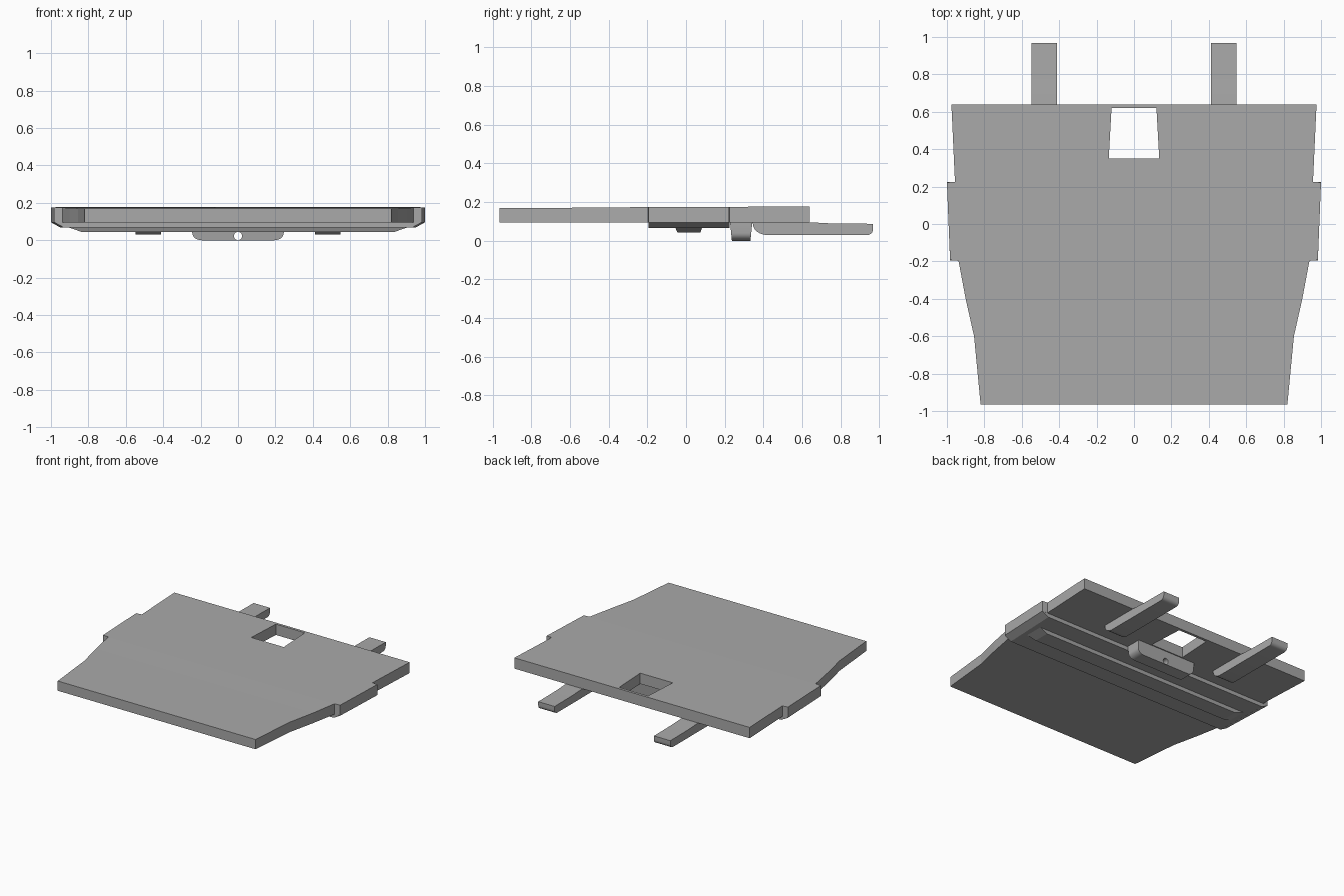
import bpy
import bmesh
from math import cos, sin, pi, radians

cube = bpy.data.objects.get("Cube")
if cube:
    bpy.data.objects.remove(cube, do_unlink=True)

grey = bpy.data.materials.new("plain_grey")
grey.use_nodes = True
colour = (0.4, 0.4, 0.4, 1)
grey.diffuse_color = colour
grey.node_tree.nodes["Principled BSDF"].inputs["Base Color"].default_value = colour


def loft(name, rings):
    """Skin a series of matching closed rings and cap both ends."""
    bm = bmesh.new()
    loops = [[bm.verts.new(p) for p in ring] for ring in rings]
    n = len(loops[0])
    for a, b in zip(loops, loops[1:]):
        for i in range(n):
            j = (i + 1) % n
            bm.faces.new((a[i], a[j], b[j], b[i]))
    bm.faces.new(loops[0])
    bm.faces.new(loops[-1])
    bmesh.ops.recalc_face_normals(bm, faces=bm.faces)
    mesh = bpy.data.meshes.new(name)
    bm.to_mesh(mesh)
    bm.free()
    mesh.materials.append(grey)
    obj = bpy.data.objects.new(name, mesh)
    bpy.context.collection.objects.link(obj)
    return obj


def select(obj):
    bpy.ops.object.select_all(action="DESELECT")
    obj.select_set(True)
    bpy.context.view_layer.objects.active = obj


def smooth(obj):
    select(obj)
    bpy.ops.object.shade_smooth_by_angle(angle=radians(35))


def cut(obj, cutter):
    """Subtract the cutter and discard it."""
    cutter.hide_render = True
    mod = obj.modifiers.new("cut", "BOOLEAN")
    mod.operation = "DIFFERENCE"
    mod.solver = "EXACT"
    mod.object = cutter
    select(obj)
    bpy.ops.object.modifier_apply(modifier=mod.name)
    bpy.data.objects.remove(cutter, do_unlink=True)


def arc(u, v, ru, rv, start, end, steps=6):
    angles = [radians(start + (end - start) * i / steps) for i in range(steps + 1)]
    return [(u + ru * cos(a), v + rv * sin(a)) for a in angles]


def plan(front, back, y0, y1, z):
    """Four-cornered outline with its own front and back half widths."""
    return [(-front, y0, z), (front, y0, z), (back, y1, z), (-back, y1, z)]


# Main board: y, half width and top height along its length
stations = [
    (-0.965, 0.82, 0.169), (-0.6, 0.855, 0.171), (-0.4, 0.9, 0.172),
    (-0.197, 0.938, 0.175), (-0.193, 0.983, 0.175),
    (0.222, 1.0, 0.176), (0.226, 0.957, 0.176), (0.64, 0.976, 0.177),
]
BOTTOM = 0.096
board = loft("board", [
    [(-w, y, BOTTOM), (w, y, BOTTOM), (w, y, top), (-w, y, top)]
    for y, w, top in stations])

# Tapered opening near the back edge
cut(board, loft("opening_cutter", [plan(0.135, 0.12, 0.35, 0.62, z) for z in (0, 0.3)]))

# Raised crossbeam and narrow rib on the underside
loft("crossbeam", [plan(0.983, 1.0, -0.195, 0.224, BOTTOM),
                   plan(0.93, 0.947, -0.195, 0.224, 0.067)])
loft("rib", [plan(0.9, 0.9, -0.055, 0.083, 0.067),
             plan(0.835, 0.835, -0.045, 0.075, 0.044)])

# Hanging bracket with rounded lower corners, thinner toward its lower edge
outline = ([(0.245, BOTTOM), (-0.245, BOTTOM)]
           + arc(-0.195, 0.04, 0.05, 0.04, 180, 270)
           + arc(0.195, 0.04, 0.05, 0.04, 270, 360))
bracket = loft("bracket", [
    [(x, 0.285 + side * (0.048 + 0.1 * z), z) for x, z in outline]
    for side in (-1, 1)])
pin = arc(0, 0.021, 0.022, 0.022, 0, 345, 23)
pin = [(x, z - 0.001 + 0.003) for x, z in pin]
cut(bracket, loft("pin_hole_cutter", [[(x, y, z) for x, z in pin] for y in (0.1, 0.5)]))
smooth(bracket)

# Two arms reaching out behind, rounded underneath at both ends
profile = ([(0.968, 0.088), (0.75, 0.09), (0.64, BOTTOM), (0.34, BOTTOM)]
           + arc(0.42, 0.09, 0.075, 0.06, 180, 270)
           + arc(0.938, 0.06, 0.03, 0.03, 270, 360))
for name, centre in (("left_arm", 0.48), ("right_arm", -0.48)):
    arm = loft(name, [[(centre + dx, y, z) for y, z in profile] for dx in (-0.068, 0.068)])
    smooth(arm)
